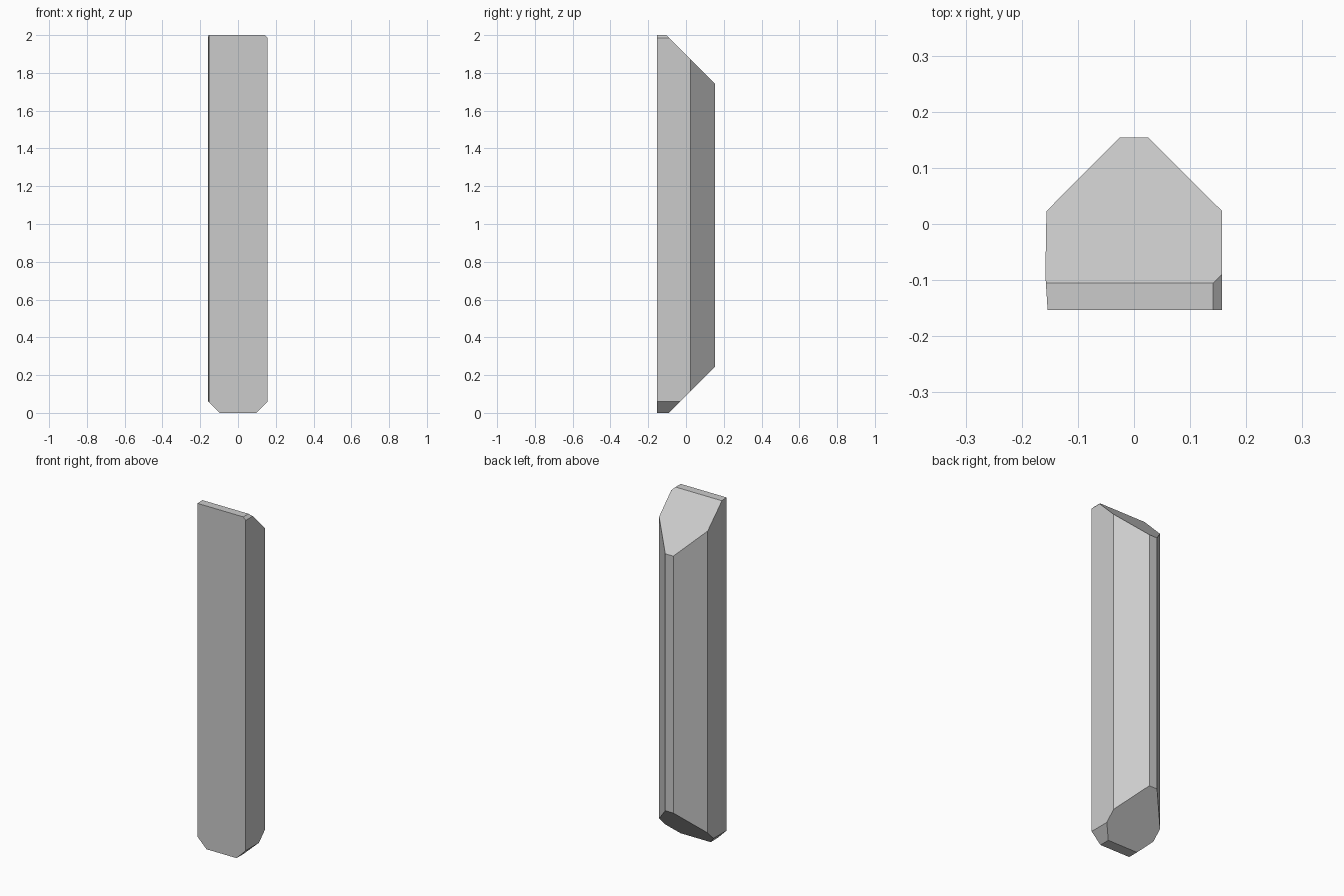
import bpy, bmesh
from mathutils import Vector

if "Cube" in bpy.data.objects:
    bpy.data.objects.remove(bpy.data.objects["Cube"])

# Horizontal cross-section of the post
profile = [(-0.154, -0.153), (0.157, -0.153), (0.157, 0.023), (0.026, 0.154),
           (-0.026, 0.154), (-0.156, 0.023), (-0.158, -0.09)]

# Planes that trim the ends: point on plane, outward normal
cuts = [((0, -0.105, 2.0), (0, 1, 1)),      # sloped top
        ((0, -0.09, 0.0), (0, 1, -1)),      # sloped underside
        ((0.141, 0, 2.0), (1, 0, 1)),       # small top right chamfer
        ((0.098, 0, 0.0), (1, 0, -1)),      # bottom right chamfer
        ((-0.096, 0, 0.0), (-1, 0, -1))]    # bottom left chamfer

bm = bmesh.new()
base = bm.faces.new([bm.verts.new((x, y, 0)) for x, y in profile])
ext = bmesh.ops.extrude_face_region(bm, geom=[base])
top = [v for v in ext["geom"] if isinstance(v, bmesh.types.BMVert)]
bmesh.ops.translate(bm, verts=top, vec=(0, 0, 2))
if base not in bm.faces[:]:
    bm.faces.new([v for v in bm.verts if v.co.z < 0.001])

# Slice each end facet and cap it
for co, no in cuts:
    geom = bm.verts[:] + bm.edges[:] + bm.faces[:]
    res = bmesh.ops.bisect_plane(bm, geom=geom, dist=1e-5, plane_co=Vector(co),
                                 plane_no=Vector(no).normalized(), clear_outer=True)
    edges = [e for e in bm.edges if e.is_boundary]
    bmesh.ops.holes_fill(bm, edges=edges, sides=0)
bmesh.ops.recalc_face_normals(bm, faces=bm.faces[:])

mesh = bpy.data.meshes.new("post")
bm.to_mesh(mesh)
bm.free()
bpy.context.collection.objects.link(bpy.data.objects.new("faceted_post", mesh))
